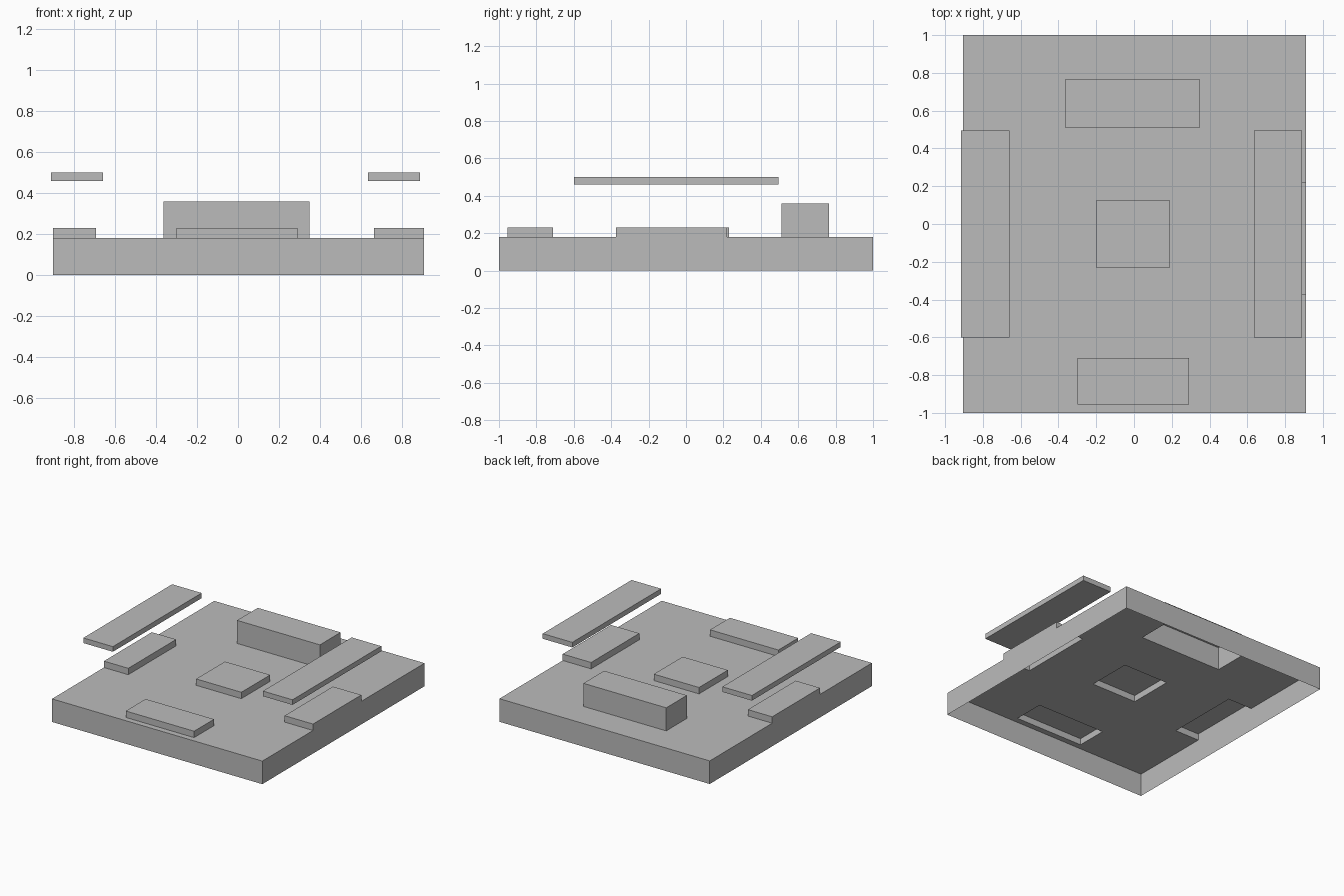
import bpy
import bmesh
from mathutils import Vector

default = bpy.data.objects.get("Cube")
if default:
    bpy.data.objects.remove(default, do_unlink=True)

# Single plain grey
grey = bpy.data.materials.new("plain_grey")
grey.use_nodes = True
colour = (0.5, 0.5, 0.5, 1)
grey.diffuse_color = colour
grey.node_tree.nodes["Principled BSDF"].inputs["Base Color"].default_value = colour


def add_box(bm, x, y, z):
    verts = bmesh.ops.create_cube(bm, size=1)["verts"]
    for v in verts:
        v.co = Vector([lo + (c + 0.5) * (hi - lo)
                       for c, (lo, hi) in zip(v.co, (x, y, z))])


def finish(name, bm):
    mesh = bpy.data.meshes.new(name)
    bm.to_mesh(mesh)
    bm.free()
    mesh.materials.append(grey)
    obj = bpy.data.objects.new(name, mesh)
    bpy.context.collection.objects.link(obj)


LEFT, RIGHT, TOP, LOW = -0.905, 0.91, 0.18, 0.23

# Raised blocks: x range, y range, top height
blocks = [
    ((-0.30, 0.29), (-0.955, -0.71), LOW),    # front step
    ((-0.20, 0.19), (-0.23, 0.125), LOW),     # centre step
    ((-0.365, 0.35), (0.51, 0.765), 0.36),    # tall back block
    ((LEFT, -0.695), (-0.36, 0.23), LOW),     # step on the -x edge
    ((0.665, RIGHT), (-0.375, 0.22), LOW),    # step on the +x edge
]

# Hollow base tray, open underneath
bm = bmesh.new()
add_box(bm, (LEFT, RIGHT), (-1, 1), (0, TOP))
bm.normal_update()
bmesh.ops.delete(bm, geom=[f for f in bm.faces if f.normal.z < -0.5],
                 context='FACES')

# Cut the block outlines into the tray
for xs, ys, _ in blocks:
    for axis, values in ((0, xs), (1, ys)):
        for value in values:
            if value in (LEFT, RIGHT):
                continue
            point, normal = Vector(), Vector()
            point[axis], normal[axis] = value, 1
            bmesh.ops.bisect_plane(bm, geom=bm.verts[:] + bm.edges[:] + bm.faces[:],
                                   plane_co=point, plane_no=normal, dist=1e-5)

# Raise each outlined patch into a block that stays open below
for xs, ys, height in blocks:
    bm.normal_update()
    patch = []
    for f in bm.faces:
        c = f.calc_center_median()
        if (f.normal.z > 0.5 and abs(c.z - TOP) < 0.001
                and xs[0] < c.x < xs[1] and ys[0] < c.y < ys[1]):
            patch.append(f)
    new = bmesh.ops.extrude_face_region(bm, geom=patch)["geom"]
    bmesh.ops.translate(bm, vec=(0, 0, height - TOP),
                        verts=[g for g in new if isinstance(g, bmesh.types.BMVert)])
    leftover = [f for f in patch if f.is_valid]
    if leftover:
        bmesh.ops.delete(bm, geom=leftover, context='FACES')
finish("base_tray", bm)

# Floating bars above both side edges
for name, xs in (("right_bar", (-0.915, -0.66)), ("left_bar", (0.635, 0.89))):
    bm = bmesh.new()
    add_box(bm, xs, (-0.60, 0.495), (0.46, 0.50))
    finish(name, bm)
